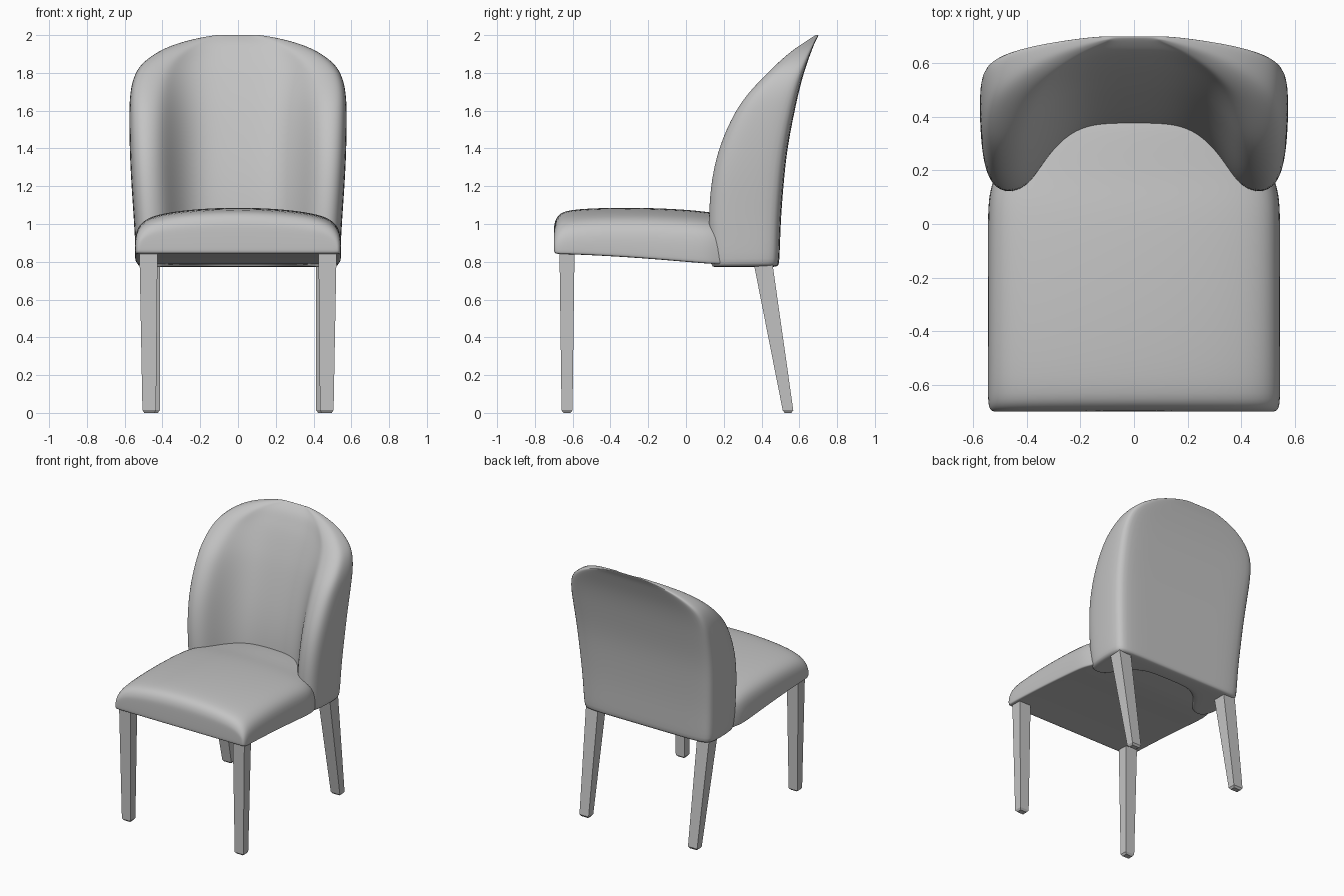
import bpy, bmesh, math

if "Cube" in bpy.data.objects:
    bpy.data.objects.remove(bpy.data.objects["Cube"])

grey = bpy.data.materials.new("light grey")
grey.diffuse_color = (0.55, 0.55, 0.55, 1)
grey.use_nodes = True
grey.node_tree.nodes["Principled BSDF"].inputs["Base Color"].default_value = grey.diffuse_color


def make(name, bm, subdiv=0):
    bmesh.ops.recalc_face_normals(bm, faces=bm.faces)
    me = bpy.data.meshes.new(name)
    bm.to_mesh(me)
    bm.free()
    me.materials.append(grey)
    ob = bpy.data.objects.new(name, me)
    bpy.context.collection.objects.link(ob)
    if subdiv:
        mod = ob.modifiers.new("smooth", 'SUBSURF')
        mod.levels = mod.render_levels = subdiv
        me.polygons.foreach_set("use_smooth", [True] * len(me.polygons))
    return ob


def loft(name, rings, subdiv=0):
    """Skin closed rings; ends are closed by ladders of quads."""
    bm = bmesh.new()
    vs = [[bm.verts.new(p) for p in r] for r in rings]
    n = len(vs[0])
    for a, b in zip(vs, vs[1:]):
        for i in range(n):
            j = (i + 1) % n
            bm.faces.new((a[i], a[j], b[j], b[i]))
    for r in (vs[0], vs[-1]):
        for k in range(n // 2 - 1):
            bm.faces.new((r[k], r[k + 1], r[n - 2 - k], r[n - 1 - k]))
    return make(name, bm, subdiv)


def mirrored(half):
    """Full left-to-right row from a half row starting at the centre."""
    return [(-x, v) for x, v in half[:0:-1]] + half


# Backrest: U-shaped horizontal sections (z, half width, wing tip y, inner y, back y)
INNER = [(0, 0), (.2, 0), (.36, .06), (.5, .27), (.61, .58), (.70, .9), (.8, 1.03)]
OUTER = [(0, 1), (.5, 1), (.92, 1), (1, .9), (1, .45), (.98, .1), (.9, -.02)]
levels = [
    (.772, .525, .15, .36, .485), (.782, .54, .135, .365, .495),
    (1.0, .55, .125, .37, .50), (1.2, .565, .135, .395, .515),
    (1.4, .575, .175, .44, .535), (1.6, .577, .265, .495, .575),
    (1.7, .572, .34, .53, .597), (1.78, .553, .415, .56, .618),
    (1.84, .52, .475, .585, .637), (1.89, .46, .53, .61, .655),
    (1.93, .39, .58, .63, .67), (1.96, .31, .625, .65, .682),
    (1.985, .21, .662, .675, .695), (2.002, .11, .69, .695, .703)]
rings = []
for z, w, yf, yi, yb in levels:
    inner = [(x * w, yi + t * (yf - yi), z) for x, t in mirrored(INNER)]
    outer = [(x * w, yf + t * (yb - yf), z) for x, t in mirrored(OUTER)]
    rings.append(inner + outer[::-1])
loft("backrest", rings, 2)

# Seat cushion: crowned sections along y (y, half width, top z, bottom z)
TOP = [(0, 0), (.4, .008), (.72, .03), (.9, .06), (1, .12)]
stations = [
    (-.700, .52, .975, .862), (-.697, .535, 1.01, .846), (-.675, .545, 1.06, .84),
    (-.60, .546, 1.083, .84), (-.30, .546, 1.092, .825), (0, .546, 1.08, .80),
    (.12, .543, 1.065, .79), (.20, .51, 1.055, .785), (.40, .44, 1.04, .785),
    (.43, .42, 1.02, .79)]
rings = []
for y, w, zt, zb in stations:
    s = min(1, (zt - zb) / .2)
    top = [(x * w, y, zt - d * s) for x, d in mirrored(TOP)]
    low = [(0, zb), (.5, zb), (.93, zb), (.995, zb), (1, zb + .012)]
    rings.append(top + [(x * w, y, z) for x, z in mirrored(low)][::-1])
loft("seat", rings, 2)


# Legs: tapered square posts with a small chamfer at the foot
def leg(name, top, foot, half_top, half_foot):
    def ring(c, hx, hy):
        return [(c[0] - hx, c[1] - hy, c[2]), (c[0] + hx, c[1] - hy, c[2]),
                (c[0] + hx, c[1] + hy, c[2]), (c[0] - hx, c[1] + hy, c[2])]
    hx, hy = half_foot
    low = (foot[0], foot[1], 0)
    loft(name, [ring(low, hx - .01, hy - .01), ring(foot, hx, hy),
                ring(top, *half_top)])


for side, s in (("right", 1), ("left", -1)):
    leg("front_leg_" + side, (s * .474, -.63, .87), (s * .47, -.63, .014),
        (.048, .040), (.036, .029))
    leg("back_leg_" + side, (s * .463, .405, .81), (s * .452, .54, .014),
        (.050, .050), (.038, .028))
